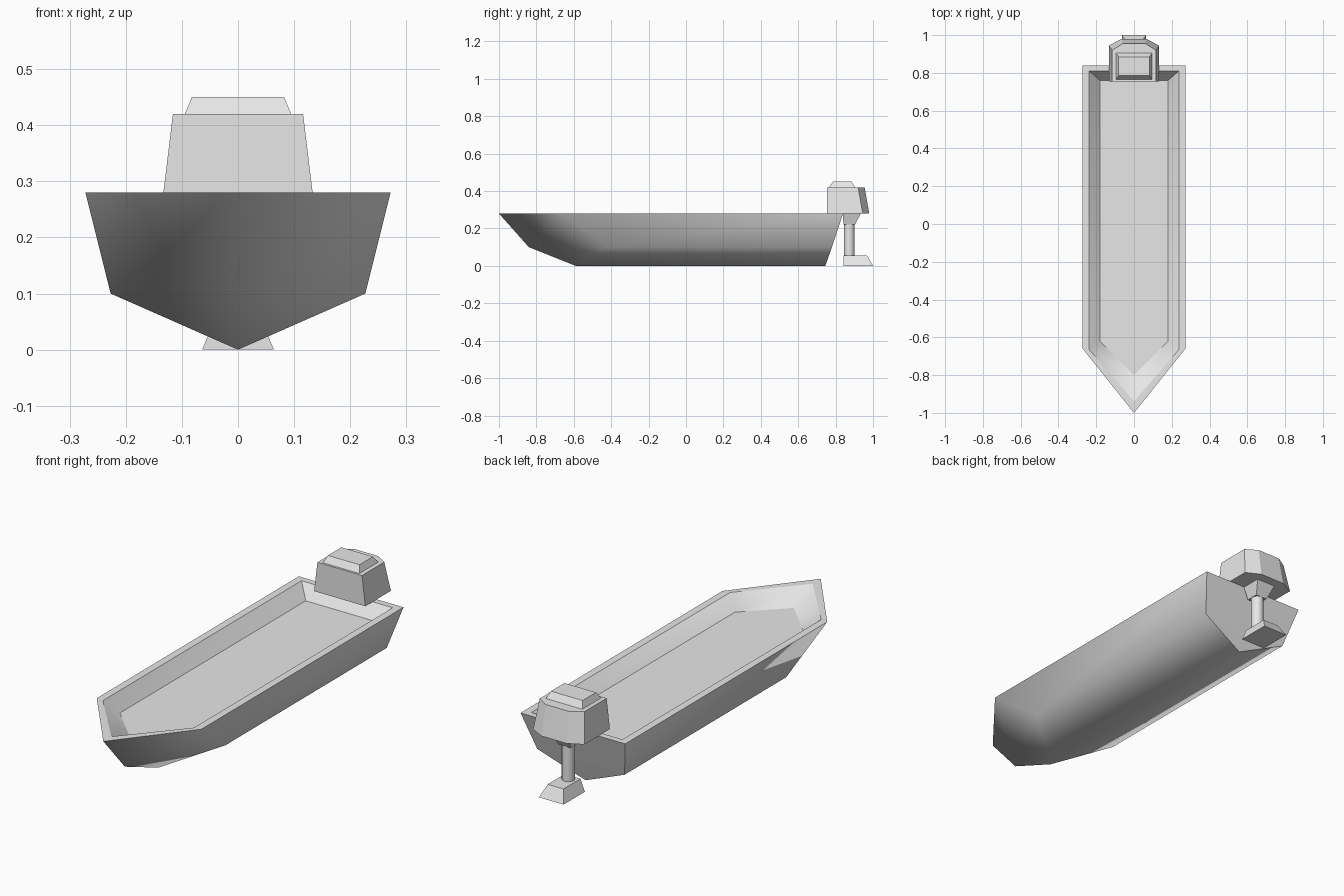
import bpy, bmesh, math

cube = bpy.data.objects.get("Cube")
if cube:
    bpy.data.objects.remove(cube, do_unlink=True)

grey = bpy.data.materials.new("plain grey")
grey.use_nodes = True
grey.diffuse_color = (0.8, 0.8, 0.8, 1)
grey.node_tree.nodes["Principled BSDF"].inputs["Base Color"].default_value = (0.8, 0.8, 0.8, 1)


def loft(name, rings, cap_last=True):
    """Skin a stack of closed rings; the first ring is capped too."""
    bm = bmesh.new()
    loops = [[bm.verts.new(p) for p in ring] for ring in rings]
    for a, b in zip(loops, loops[1:]):
        for i in range(len(a)):
            j = (i + 1) % len(a)
            bm.faces.new((a[i], a[j], b[j], b[i]))
    bm.faces.new(loops[0])
    if cap_last:
        bm.faces.new(loops[-1])
    bmesh.ops.remove_doubles(bm, verts=bm.verts, dist=0.0005)
    bmesh.ops.recalc_face_normals(bm, faces=bm.faces)
    mesh = bpy.data.meshes.new(name)
    bm.to_mesh(mesh)
    bm.free()
    obj = bpy.data.objects.new(name, mesh)
    bpy.context.collection.objects.link(obj)
    mesh.materials.append(grey)
    return obj


def hull_ring(half, stern, shoulder, tip, z):
    return [(half, stern, z), (half, shoulder, z), (0, tip, z),
            (-half, shoulder, z), (-half, stern, z)]


def box_ring(half, front, back, z):
    return [(half, front, z), (half, back, z), (-half, back, z), (-half, front, z)]


def cowl_ring(half, front, side, tail, back, z):
    return [(half, front, z), (half, side, z), (tail, back, z),
            (-tail, back, z), (-half, side, z), (-half, front, z)]


# Hull: floor, inner rim, outer rim, chine, keel
hull = loft("hull", [
    hull_ring(0.18, 0.76, -0.62, -0.80, 0.22),
    hull_ring(0.237, 0.81, -0.665, -0.94, 0.28),
    hull_ring(0.272, 0.84, -0.66, -1.0, 0.28),
    hull_ring(0.227, 0.78, -0.42, -0.84, 0.10),
    hull_ring(0, 0.745, -0.59, -0.59, 0),
], cap_last=False)

# Smooth the hull skin; keep the rim, floor edge and transom crisp
bm = bmesh.new()
bm.from_mesh(hull.data)
for face in bm.faces:
    face.smooth = True
for edge in bm.edges:
    a, b = (v.co for v in edge.verts)
    on_rim = min(a.z, b.z) > 0.27
    on_floor = abs(a.z - 0.22) < 0.01 and abs(b.z - 0.22) < 0.01
    at_stern = min(a.y, b.y) > 0.7
    edge.smooth = not (on_rim or on_floor or at_stern)
bm.to_mesh(hull.data)
bm.free()

# Outboard motor
loft("motor_cowl", [
    cowl_ring(0.133, 0.755, 0.945, 0.065, 0.98, 0.28),
    cowl_ring(0.116, 0.755, 0.92, 0.06, 0.955, 0.42),
])
loft("motor_cap", [
    box_ring(0.095, 0.765, 0.905, 0.42),
    box_ring(0.082, 0.785, 0.885, 0.45),
])
loft("motor_bracket", [
    box_ring(0.05, 0.838, 0.935, 0.28),
    box_ring(0.03, 0.842, 0.902, 0.22),
])
loft("motor_foot", [
    box_ring(0.064, 0.842, 1.0, 0),
    box_ring(0.041, 0.842, 0.968, 0.055),
])

# Round drive shaft
bpy.ops.mesh.primitive_cylinder_add(vertices=12, radius=0.029, depth=0.19,
                                    location=(0, 0.873, 0.14))
shaft = bpy.context.object
shaft.name = "motor_shaft"
shaft.data.materials.append(grey)
bpy.ops.object.shade_smooth_by_angle(angle=math.radians(40))
